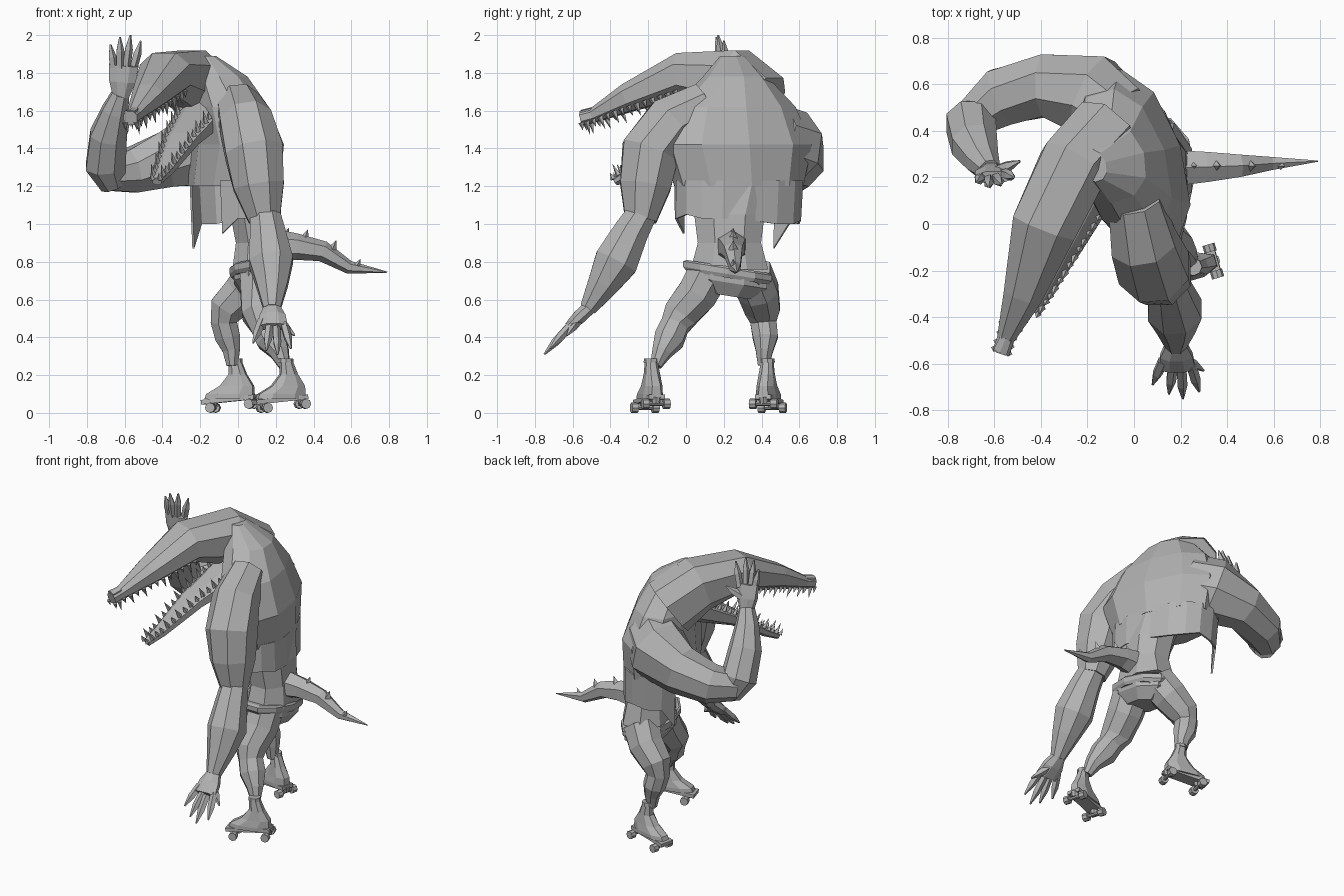
import bpy, bmesh, math
from mathutils import Vector, Matrix

cube = bpy.data.objects.get("Cube")
if cube:
    bpy.data.objects.remove(cube, do_unlink=True)

grey = bpy.data.materials.new("plain_grey")
grey.use_nodes = True
COLOUR = (0.45, 0.45, 0.45, 1)
grey.diffuse_color = COLOUR
grey.node_tree.nodes["Principled BSDF"].inputs["Base Color"].default_value = COLOUR


def finish(name, bm):
    bmesh.ops.recalc_face_normals(bm, faces=bm.faces)
    mesh = bpy.data.meshes.new(name)
    bm.to_mesh(mesh)
    bm.free()
    mesh.materials.append(grey)
    obj = bpy.data.objects.new(name, mesh)
    bpy.context.collection.objects.link(obj)
    return obj


def soft(value, pw):
    return math.copysign(abs(value) ** pw, value)


def loft(name, pts, n=8, up=(0, 0, 1), axis=None, pw=1.0):
    """Skin n-sided rings along points (x, y, z, side radius, up radius)."""
    bm = bmesh.new()
    rings = []
    for i, p in enumerate(pts):
        a, b = p[3], p[-1]
        ahead = Vector(pts[min(i + 1, len(pts) - 1)][:3])
        t = Vector(axis) if axis else ahead - Vector(pts[max(i - 1, 0)][:3])
        t.normalize()
        side = t.cross(Vector(up)).normalized()
        top = side.cross(t)
        ring = []
        for k in range(n):
            ang = math.tau * (k + 0.5) / n
            ring.append(bm.verts.new(Vector(p[:3]) + side * a * soft(math.cos(ang), pw)
                                     + top * b * soft(math.sin(ang), pw)))
        rings.append(ring)
    for r, q in zip(rings, rings[1:]):
        for k in range(n):
            j = (k + 1) % n
            bm.faces.new((r[k], r[j], q[j], q[k]))
    bm.faces.new(rings[0])
    bm.faces.new(rings[-1])
    return finish(name, bm)


def cones(name, items, seg=4):
    """One mesh of cones or cylinders, each (base, direction, start radius, end radius)."""
    bm = bmesh.new()
    for base, d, r1, r2 in items:
        base, d = Vector(base), Vector(d)
        m = Matrix.Translation(base + d / 2) @ d.to_track_quat('Z', 'Y').to_matrix().to_4x4()
        bmesh.ops.create_cone(bm, cap_ends=True, segments=seg, radius1=r1,
                              radius2=r2, depth=d.length, matrix=m)
    return finish(name, bm)


# Torso with hunched back, turned slightly
X = (1, 0, 0)
Y = (0, 1, 0)
Z = (0, 0, 1)
BACK = Vector((.95, .31, 0))
ACROSS = Vector((-.31, .95, 0))
loft("torso", [(-0.02, .28, 1.2, .35, .225), (-0.005, .27, 1.42, .41, .215),
               (-0.05, .26, 1.62, .33, .19), (-0.1, .26, 1.78, .17, .15),
               (-0.17, .25, 1.89, .07, .05)], 10, BACK, Z, .9)
loft("abdomen", [(.05, .25, 1.22, .24, .15), (.09, .23, 1.05, .2, .14),
                 (.11, .23, .9, .18, .13), (.11, .23, .76, .22, .15)], 8, X, Z, .9)

# Torn vest skirt, open at the chest side
bm = bmesh.new()
rows = []
N = 12
for k in range(N + 1):
    ang = math.radians(-135 + 270 * k / N)
    ring = BACK * soft(math.cos(ang), .85) * .22 + ACROSS * soft(math.sin(ang), .85) * .35
    low = 1.0 + .03 * (k < N / 2)
    if k in (0, N):
        low = .87 if k else .95
    elif k % 3 == 0:
        low += .02
    rows.append([bm.verts.new(Vector((-.02, .28, 1.23)) + ring),
                 bm.verts.new(Vector((-.01, .275, low)) + ring * .98)])
for r, q in zip(rows, rows[1:]):
    bm.faces.new((r[0], q[0], q[1], r[1]))
vest = finish("vest_skirt", bm)
mod = vest.modifiers.new("thickness", 'SOLIDIFY')
mod.thickness = .012

# Head: upper and lower jaws
upper = [(-.57, -.55, 1.56, .04, .04), (-.55, -.49, 1.575, .04, .04),
         (-.475, -.3, 1.67, .09, .08), (-.385, -.01, 1.79, .15, .125),
         (-.26, .25, 1.765, .16, .175), (-.14, .39, 1.63, .16, .19)]
lower = [(-.43, -.37, 1.225, .028, .022), (-.39, -.28, 1.28, .05, .032),
         (-.3, -.06, 1.44, .1, .05), (-.18, .2, 1.58, .14, .09)]
loft("upper_jaw_and_skull", upper, 8, pw=.85)
loft("lower_jaw", lower, 8, pw=.85)
loft("nose_bump", [(-.575, -.55, 1.59, .035, .015), (-.55, -.49, 1.605, .03, .015)], 6)


def teeth(name, jaw, sign, length=.06):
    items = []
    for (p, q) in zip(jaw, jaw[1:]):
        a, b = Vector(p[:3]), Vector(q[:3])
        side = (b - a).cross(Vector(Z)).normalized()
        out = side.cross((b - a).normalized()) * sign
        steps = max(2, round((b - a).length / .045))
        for i in range(steps):
            f = i / steps
            w, h = (p[3] + (q[3] - p[3]) * f) * .8, (p[4] + (q[4] - p[4]) * f) * .6
            size = length * (.7 + .5 * (i % 2))
            for s in (-1, 1):
                items.append((a.lerp(b, f) + side * w * s + out * h, out * size, .016, 0))
    cones(name, items)


teeth("upper_teeth", upper[:4], -1)
teeth("lower_teeth", lower, 1)


def hand(name, wrist, palm, tips, thumb, up):
    w, p = Vector(wrist), Vector(palm)
    loft(name + "_palm", [(*w, .045, .04), (*w.lerp(p, .5), .075, .04), (*p, .085, .028)], 8, up)
    mid = sum((Vector(t) for t in tips), Vector()) / len(tips)
    for tip in tips:
        t = Vector(tip)
        root = p + (t - mid) * .6 + (p - w) * -.12
        loft(name + "_finger", [(*root, .023), (*root.lerp(t, .55), .023), (*t, .005)], 5, up)
    t, root = Vector(thumb), w.lerp(p, .4)
    loft(name + "_thumb", [(*root, .03), (*root.lerp(t, .6), .024), (*t, .005)], 5, up)


# Raised arm
loft("raised_upper_arm", [(-.07, .45, 1.45, .17, .2), (-.18, .55, 1.4, .19, .215),
                          (-.38, .595, 1.34, .145, .16), (-.57, .545, 1.28, .135, .125),
                          (-.7, .45, 1.26, .09, .09)], 8)
loft("raised_forearm", [(-.66, .47, 1.2, .07), (-.7, .43, 1.31, .115),
                        (-.685, .34, 1.47, .105), (-.65, .27, 1.6, .075),
                        (-.62, .23, 1.69, .05)], 8, X)
hand("raised_hand", (-.62, .23, 1.67), (-.605, .2, 1.84),
     [(-.675, .18, 1.95), (-.625, .16, 1.99), (-.57, .17, 2.0), (-.515, .2, 1.97)],
     (-.49, .27, 1.82), Y)

# Lowered arm
loft("lowered_upper_arm", [(.0, .1, 1.64, .12), (.04, -.08, 1.54, .15),
                           (.085, -.19, 1.38, .165), (.11, -.215, 1.2, .145),
                           (.14, -.24, 1.02, .09)], 8, X)
loft("lowered_forearm", [(.14, -.23, 1.06, .085), (.155, -.29, .96, .1),
                         (.175, -.37, .8, .125), (.18, -.44, .68, .09),
                         (.18, -.52, .55, .048)], 8, X)
hand("lowered_hand", (.18, -.51, .56), (.185, -.62, .455),
     [(.08, -.69, .37), (.15, -.73, .33), (.21, -.75, .31), (.28, -.72, .34)],
     (.3, -.63, .41), (0, -.7, .7))

# Shorts and belt
tilt = (0, .16, 1)
loft("shorts", [(.11, .22, .76, .23, .145), (.11, .22, .69, .23, .14),
                (.11, .22, .62, .13, .09)], 8, X, tilt)
loft("belt", [(.11, .22, .715, .23, .145), (.11, .22, .735, .25, .155),
              (.11, .22, .765, .25, .155), (.11, .22, .775, .23, .145)], 10, X, tilt)

# Tail with spikes along the top
loft("tail", [(.16, .24, .88, .09, .1), (.31, .245, .88, .075, .07), (.45, .25, .855, .055, .055),
              (.59, .26, .77, .032, .035), (.79, .27, .745, .003)], 6)
cones("tail_spikes", [((x, .25, z), (.02, 0, size * 2), size, 0) for x, z, size in
                      ((.25, .94, .02), (.35, .915, .028), (.5, .865, .025), (.63, .78, .018))])

# Legs
loft("raised_side_leg", [(.1, .34, .74, .12), (.03, .385, .64, .115), (-.06, .405, .55, .1),
                         (-.075, .41, .48, .075), (-.055, .42, .4, .072),
                         (-.035, .415, .33, .05), (-.03, .41, .25, .032)], 8, Y)
loft("lowered_side_leg", [(.12, .12, .74, .12), (.12, .06, .63, .115), (.115, -.03, .52, .1),
                          (.14, -.06, .46, .08), (.175, -.09, .39, .085),
                          (.22, -.13, .32, .055), (.245, -.16, .25, .032)], 8, Y)


def skate(name, x, y, toe):
    f = Vector((*toe, 0)).normalized()
    side = Vector(Z).cross(f)

    def at(s, z, w=0):
        return Vector((x, y, z - .1 * s)) + f * s + side * w
    cones(name + "_cuff", [(at(-.02, .265), (0, 0, .022), .04, .038)], 8)
    loft(name + "_boot", [(*at(-.02, .28), .032, .032), (*at(-.035, .2), .042, .05),
                          (*at(-.03, .14), .05, .095), (*at(.005, .1), .058, .135),
                          (*at(.01, .075), .058, .14)], 8, f, Z, .85)
    loft(name + "_sole", [(*at(-.13, .072), .05, .014), (*at(.0, .072), .05, .014),
                          (*at(.155, .072), .055, .014)], 4, pw=.4)
    parts = []
    for s in (-.11, .1):
        parts.append((at(s, .038, -.05), side * .1, .012, .012))
        parts.append((at(s, .038), (0, 0, .035), .022, .03))
        for w in (-.075, .04):
            parts.append((at(s, .037, w), side * .035, .027, .027))
    cones(name + "_wheels", parts, 8)


skate("raised_side_skate", -.035, .435, (-.27, .06))
skate("lowered_side_skate", .235, -.19, (-.31, -.09))
